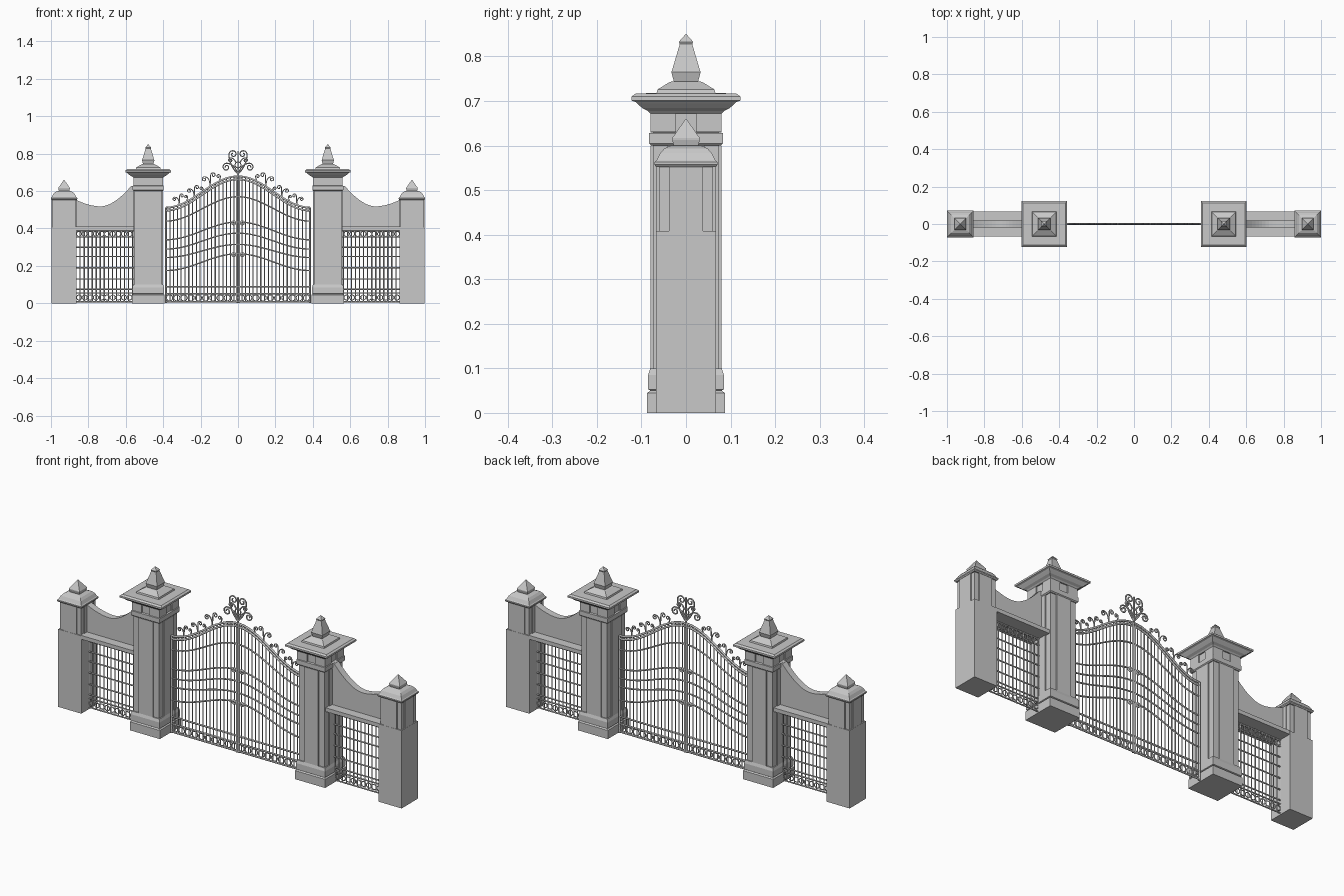
import bpy, bmesh
from math import sin, cos, pi, hypot

if "Cube" in bpy.data.objects:
    bpy.data.objects.remove(bpy.data.objects["Cube"])

grey = bpy.data.materials.new("plain grey")
grey.use_nodes = True
grey.diffuse_color = (0.58, 0.58, 0.58, 1)
grey.node_tree.nodes["Principled BSDF"].inputs["Base Color"].default_value = (0.58, 0.58, 0.58, 1)


def add_object(name, data):
    ob = bpy.data.objects.new(name, data)
    data.materials.append(grey)
    bpy.context.collection.objects.link(ob)
    return ob


def from_bmesh(name, bm):
    bmesh.ops.recalc_face_normals(bm, faces=bm.faces)
    me = bpy.data.meshes.new(name)
    bm.to_mesh(me)
    bm.free()
    return add_object(name, me)


def stack(bm, cx, profile, cy=0):
    """Square-section solid: profile is (half x, half y, z) from bottom to top."""
    rings = [[bm.verts.new((cx + sx * hx, cy + sy * hy, z))
              for sx, sy in ((-1, -1), (1, -1), (1, 1), (-1, 1))] for hx, hy, z in profile]
    bm.faces.new(rings[0])
    bm.faces.new(rings[-1])
    for a, b in zip(rings, rings[1:]):
        for i in range(4):
            j = (i + 1) % 4
            bm.faces.new((a[i], a[j], b[j], b[i]))


def square(*pairs):
    return [(h, h, z) for h, z in pairs]


def box(bm, cx, hx, hy, z0, z1, cy=0):
    stack(bm, cx, [(hx, hy, z0), (hx, hy, z1)], cy)


def tubes(name, paths, radius, sides=1, cyclic=False):
    """Iron rods following paths of (x, z) in the plane of the gate."""
    cu = bpy.data.curves.new(name, "CURVE")
    cu.dimensions = "3D"
    cu.bevel_depth = radius
    cu.bevel_resolution = sides
    cu.use_fill_caps = True
    for path in paths:
        sp = cu.splines.new("POLY")
        sp.points.add(len(path) - 1)
        for p, (x, z) in zip(sp.points, path):
            p.co = (x, 0, z, 1)
        sp.use_cyclic_u = cyclic
    ob = bpy.data.objects.new(name + "_path", cu)
    bpy.context.collection.objects.link(ob)
    me = bpy.data.meshes.new_from_object(ob.evaluated_get(bpy.context.evaluated_depsgraph_get()))
    bpy.data.objects.remove(ob)
    me.materials.clear()
    me.name = name
    return add_object(name, me)


def ring(x, z, r):
    return [(x + r * cos(2 * pi * i / 14), z + r * sin(2 * pi * i / 14)) for i in range(14)]


def scroll(start, centre, r, angle, turns):
    """A stem from start that winds into a spiral; the sign of turns sets direction."""
    spiral = []
    for i in range(29):
        t = i / 28
        a, q = angle + 2 * pi * turns * t, r * (1 - 0.75 * t)
        spiral.append((centre[0] + q * cos(a), centre[1] + q * sin(a)))
    (x0, z0), (x2, z2) = start, spiral[0]
    reach = 0.5 * hypot(x2 - x0, z2 - z0) * (1 if turns > 0 else -1)
    x1, z1 = x2 + reach * sin(angle), z2 - reach * cos(angle)
    stem = []
    for i in range(8):
        t = i / 8
        stem.append(tuple((1 - t) ** 2 * a + 2 * t * (1 - t) * b + t * t * c
                          for a, b, c in ((x0, x1, x2), (z0, z1, z2))))
    return stem + spiral


def wave(x, edge, centre):
    """Height of a gate rail that swells towards the middle."""
    return edge + (centre - edge) * (0.5 + 0.5 * cos(pi * x / GATE))


GATE = 0.385
PIER, POST = 0.48, 0.93

for side, s in (("left", 1), ("right", -1)):
    # Main pier: stepped base, shaft with raised pilasters, capital blocks
    bm = bmesh.new()
    cx = s * PIER
    stack(bm, cx, square((.087, 0), (.087, .045), (.08, .05), (.085, .053),
                         (.085, .085), (.08, .1), (.074, .1), (.074, .6)))
    box(bm, cx, .042, .08, .1, .6)
    box(bm, cx, .08, .042, .1, .6)
    stack(bm, cx, square((.078, .6), (.083, .605), (.083, .628), (.074, .63), (.074, .68)))
    for dx in (-1, 1):
        for dy in (-1, 1):
            box(bm, cx + dx * .0515, .0285, .0285, .63, .678, dy * .0515)
    from_bmesh(side + "_pier", bm)

    # Pier cornice and stepped roof
    bm = bmesh.new()
    stack(bm, cx, square((.08, .672), (.086, .678), (.098, .684), (.11, .695), (.113, .698),
                         (.122, .701), (.122, .71), (.113, .717), (.066, .718),
                         (.064, .726), (.036, .743), (.03, .744)))
    from_bmesh(side + "_pier_cornice", bm)
    bm = bmesh.new()
    stack(bm, cx, square((.027, .743), (.033, .765), (.031, .77), (.014, .828),
                         (.016, .833), (.001, .85)))
    from_bmesh(side + "_pier_finial", bm)

    # End post: plain lower block, narrower upper part with raised faces
    bm = bmesh.new()
    cx = s * POST
    box(bm, cx, .067, .067, 0, .408)
    box(bm, cx, .061, .061, .408, .56)
    box(bm, cx, .066, .038, .408, .556)
    box(bm, cx, .038, .066, .408, .556)
    from_bmesh(side + "_end_post", bm)
    bm = bmesh.new()
    stack(bm, cx, square((.067, .552), (.071, .557), (.071, .563), (.066, .567), (.058, .583),
                         (.048, .594), (.034, .6), (.028, .6)))
    stack(bm, cx, square((.027, .598), (.031, .613), (.031, .617), (.001, .66)))
    from_bmesh(side + "_end_post_cap", bm)

    # Ledge over the fence and the thin swooping wall above it
    x0, x1 = .555, .87
    bm = bmesh.new()
    box(bm, s * (x0 + x1) / 2, (x1 - x0) / 2, .066, .39, .41)
    from_bmesh(side + "_ledge", bm)
    bm = bmesh.new()
    outline = [(x0, .405), (x0, .628), (.572, .627)]
    for i in range(17):
        t = i / 16
        x = .575 + t * (x1 - .575)
        d = (x - .735) / (.16 if x < .735 else .135)
        outline.append((x, .518 + (.105 if x < .735 else .037) * abs(d) ** 1.8))
    outline.append((x1, .405))
    face = bm.faces.new([bm.verts.new((s * x, -.018, z)) for x, z in outline])
    moved = bmesh.ops.extrude_face_region(bm, geom=[face])["geom"]
    bmesh.ops.translate(bm, vec=(0, .036, 0),
                        verts=[v for v in moved if isinstance(v, bmesh.types.BMVert)])
    from_bmesh(side + "_swooping_wall", bm)

    # Side fence: bars, cross rails and ring borders
    n = 14
    step = (.865 - .565) / n
    xs = [s * (.565 + step * i) for i in range(n + 1)]
    tubes(side + "_fence_bars", [[(x, .005), (x, .392)] for x in xs], .0028)
    tubes(side + "_fence_rails", [[(s * .56, z), (s * .868, z)] for z in
                                  (.008, .055, .075, .13, .19, .25, .3, .355, .387)], .0035)
    rings = 10
    w = .3 / rings
    tubes(side + "_fence_rings", [ring(s * (.565 + w * (i + .5)), z, .0135)
                                  for i in range(rings) for z in (.031, .371)], .0025, cyclic=True)

    # Gate leaf: frame stiles, bars, swelling rails
    tubes(side + "_gate_stiles", [[(s * GATE, .002), (s * GATE, .512)],
                                  [(s * .006, .002), (s * .006, .68)]], .0055)
    n = 19
    bars = [s * GATE * i / n for i in range(1, n)]
    tubes(side + "_gate_bars", [[(x, .005), (x, wave(x, .51, .677))] for x in bars], .0028)
    grid = [s * GATE * i / 24 for i in range(25)]
    tubes(side + "_gate_top_rails", [[(x, wave(x, e, c)) for x in grid]
                                     for e, c in ((.512, .679), (.496, .663))], .0055)
    tubes(side + "_gate_cross_rails", [[(x, wave(x, e, c)) for x in grid] for e, c in
                                       ((.44, .57), (.34, .435), (.29, .375),
                                        (.245, .315), (.175, .265))], .004)
    tubes(side + "_gate_bottom_rails", [[(0, z), (s * GATE, z)] for z in (.008, .05, .088)], .0045)
    w = GATE / 10
    tubes(side + "_gate_rings", [ring(s * w * (i + .5), .029, .0165) for i in range(10)],
          .0028, cyclic=True)
    tubes(side + "_gate_rosettes", [ring(s * .023, z, .009) for z in (.26, .43)], .005, cyclic=True)

    # Scrollwork: crest at the middle, smaller sprays down the slope
    crest = [((0, .69), (.026, .797), .022, 0, .9 + .3),
             ((0, .69), (.062, .728), .021, pi / 2, -1.3),
             ((.012, .755), (.04, .765), .012, pi / 2, -1.2)]
    spray = []
    for x, size in ((.15, 1), (.235, .85), (.315, .8)):
        z = wave(x, .512, .679)
        spray += [((x, z), (x - .018 * size, z + .062 * size), .014 * size, 0, 1.2),
                  ((x, z), (x + .03 * size, z + .04 * size), .013 * size, pi / 2, -1.2),
                  ((x - .045 * size, wave(x - .045 * size, .512, .679)),
                   (x - .045 * size, z + .055 * size), .011 * size, pi, -1.2)]
    for label, group, r in (("crest", crest, .0036), ("spray", spray, .0028)):
        paths = [[(s * x, z) for x, z in scroll(*args)] for args in group]
        tubes(side + "_" + label + "_scrolls", paths, r)

# Middle stem and ring of the crest
tubes("crest_stem", [[(0, .67), (0, .815)]], .004)
tubes("crest_ring", [ring(0, .74, .016)], .0032, cyclic=True)
